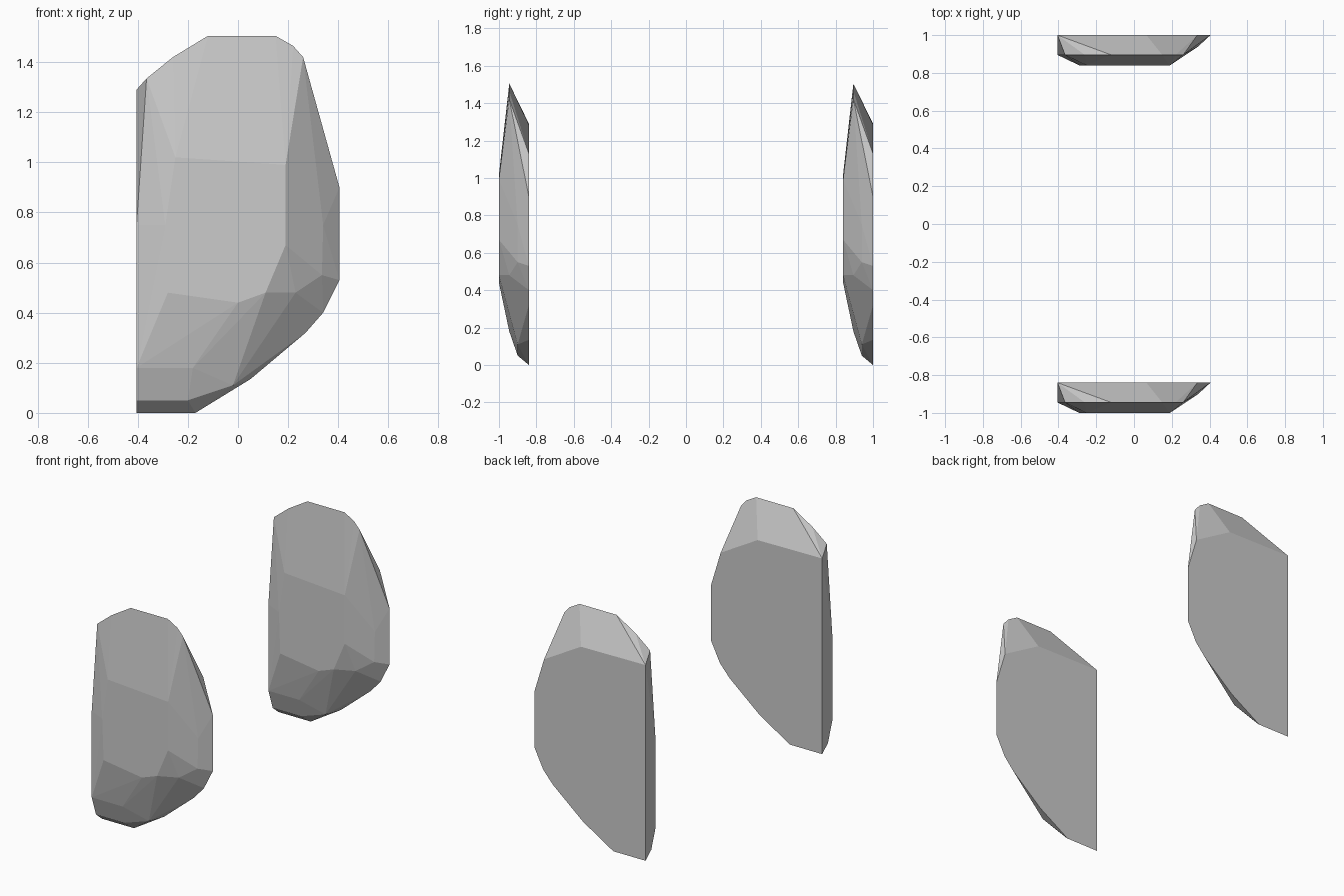
import bpy, bmesh

if "Cube" in bpy.data.objects:
    bpy.data.objects.remove(bpy.data.objects["Cube"])

# Outlines (x, z) of the slab at increasing depth in front of its flat back
contours = {
    0.0: [(-.405, 0), (-.17, 0), (.05, .135), (.27, .32), (.34, .40), (.405, .53),
          (.405, .90), (.335, 1.13), (.066, 1.285), (-.405, 1.29)],
    0.06: [(-.405, .05), (-.20, .05), (-.02, .11), (.10, .25), (.22, .38), (.335, .55),
           (.34, .75), (.297, 1.24)],
    0.105: [(-.405, .18), (-.18, .18), (-.10, .22), (.08, .34), (.23, .48), (.265, .72),
            (.26, 1.22), (.26, 1.42), (.22, 1.465), (.15, 1.505), (-.12, 1.505),
            (-.26, 1.42), (-.365, 1.335), (-.375, 1.16), (-.405, .75)],
    0.16: [(-.28, .48), (0, .44), (.11, .48), (.19, .67), (.19, .99), (.07, .98),
           (-.25, 1.02), (-.29, .75)],
}


def stone_slab(name, back_y):
    bm = bmesh.new()
    for depth, outline in contours.items():
        for x, z in outline:
            bm.verts.new((x, back_y - depth, z))
    bmesh.ops.convex_hull(bm, input=bm.verts[:])
    bmesh.ops.delete(bm, geom=[v for v in bm.verts if not v.link_faces], context='VERTS')
    bmesh.ops.dissolve_limit(bm, angle_limit=0.02, verts=bm.verts[:], edges=bm.edges[:])
    bmesh.ops.recalc_face_normals(bm, faces=bm.faces[:])
    mesh = bpy.data.meshes.new(name)
    bm.to_mesh(mesh)
    bm.free()
    bpy.context.collection.objects.link(bpy.data.objects.new(name, mesh))


# Two identical faceted stones, one at each end
stone_slab("front_stone", -0.84)
stone_slab("back_stone", 1.0)
